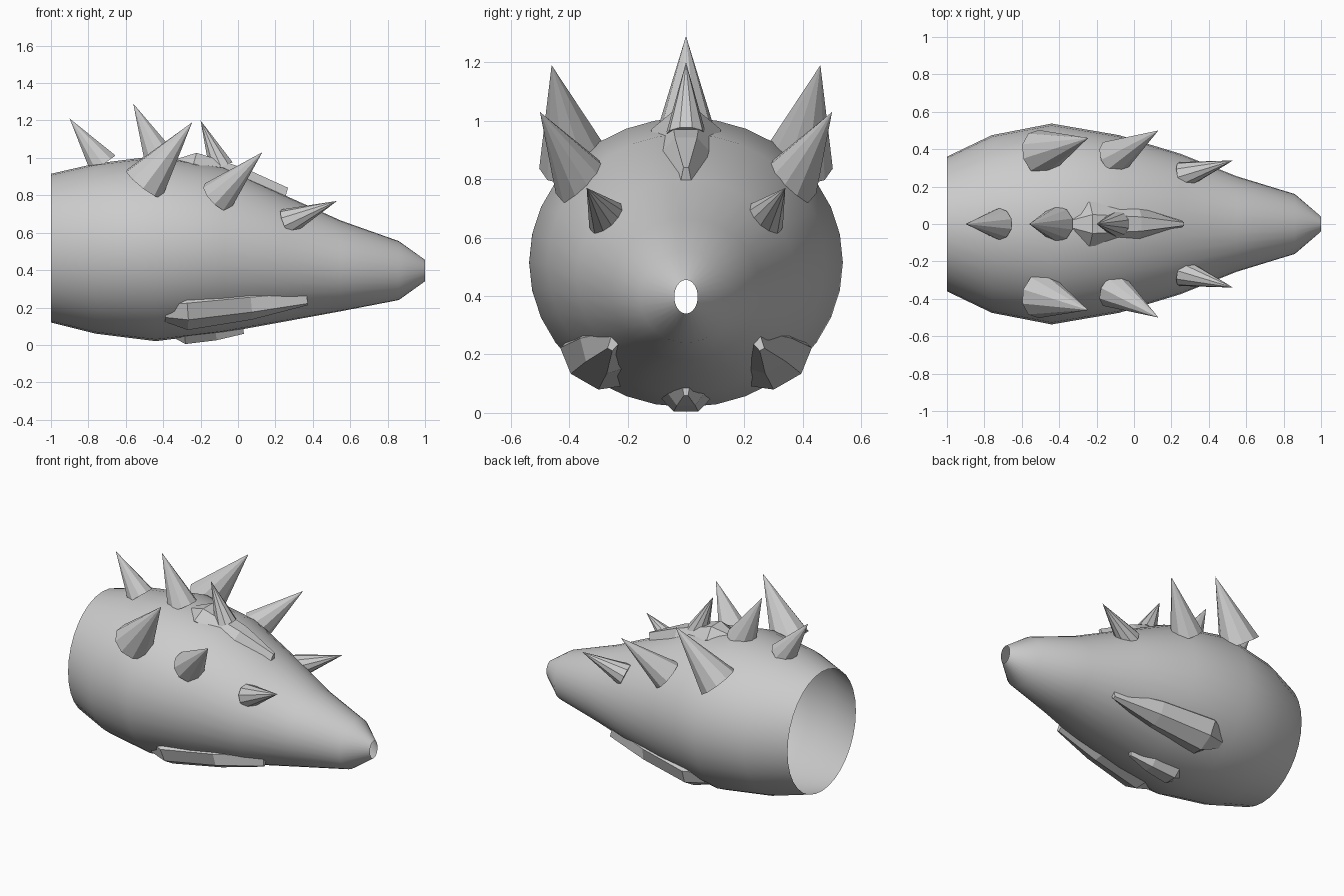
import bpy, bmesh, math
from mathutils import Vector

cube = bpy.data.objects.get("Cube")
if cube:
    bpy.data.objects.remove(cube)

grey = bpy.data.materials.new("stone_grey")
grey.use_nodes = True
colour = (0.6, 0.6, 0.6, 1)
grey.diffuse_color = colour
grey.node_tree.nodes["Principled BSDF"].inputs["Base Color"].default_value = colour


def finish(name, bm, smooth=False):
    mesh = bpy.data.meshes.new(name)
    bmesh.ops.recalc_face_normals(bm, faces=bm.faces)
    bm.to_mesh(mesh)
    bm.free()
    if smooth:
        mesh.shade_smooth()
    mesh.materials.append(grey)
    obj = bpy.data.objects.new(name, mesh)
    bpy.context.collection.objects.link(obj)
    return obj


def loft(bm, rings, caps):
    loops = [[bm.verts.new(p) for p in ring] for ring in rings]
    n = len(loops[0])
    for a, b in zip(loops, loops[1:]):
        for i in range(n):
            j = (i + 1) % n
            bm.faces.new((a[i], a[j], b[j], b[i]))
    if caps:
        bm.faces.new(loops[0])
        bm.faces.new(loops[-1])


def ellipse(x, half_width, low, high, sides=32):
    mid, half = (low + high) / 2, (high - low) / 2
    turns = [2 * math.pi * i / sides for i in range(sides)]
    return [(x, half_width * math.cos(t), mid + half * math.sin(t)) for t in turns]


# Open tapering shell: x, half width, bottom, top
profile = [(-1, 0.36, 0.12, 0.915), (-0.76, 0.475, 0.06, 0.97),
           (-0.44, 0.537, 0.02, 1.01), (-0.08, 0.475, 0.065, 0.955),
           (0.25, 0.375, 0.125, 0.8), (0.55, 0.255, 0.18, 0.665),
           (0.86, 0.16, 0.24, 0.555), (1, 0.04, 0.34, 0.455)]
bm = bmesh.new()
loft(bm, [ellipse(*p) for p in profile], False)
finish("body_shell", bm, True)


def spike(name, base, tip, radius):
    base, tip = Vector(base), Vector(tip)
    axis = tip - base
    bm = bmesh.new()
    bmesh.ops.create_cone(bm, cap_ends=True, segments=10, radius1=radius,
                          radius2=0, depth=axis.length)
    bmesh.ops.translate(bm, verts=bm.verts, vec=(0, 0, axis.length / 2))
    obj = finish(name, bm)
    obj.rotation_mode = 'QUATERNION'
    obj.rotation_quaternion = Vector((0, 0, 1)).rotation_difference(axis)
    obj.location = base


# Row of spikes along the crest
spike("rear_crest_spike", (-0.72, 0, 0.965), (-0.9, 0, 1.21), 0.085)
spike("middle_crest_spike", (-0.41, 0, 0.98), (-0.56, 0, 1.29), 0.095)
spike("front_crest_spike", (-0.09, 0, 0.95), (-0.2, 0, 1.2), 0.07)

# Paired spikes along the flanks
flank = [("rear", (-0.5, 0.38, 0.86), (-0.245, 0.46, 1.19), 0.125),
         ("middle", (-0.11, 0.355, 0.79), (0.13, 0.5, 1.03), 0.1),
         ("front", (0.26, 0.26, 0.655), (0.53, 0.34, 0.77), 0.075)]
for side, sign in (("left", -1), ("right", 1)):
    for place, (bx, by, bz), (tx, ty, tz), radius in flank:
        spike(f"{side}_{place}_spike", (bx, sign * by, bz), (tx, sign * ty, tz), radius)


def plate(name, start, end, normal, width, bulge):
    start, end = Vector(start), Vector(end)
    along = end - start
    across = along.cross(Vector(normal)).normalized()
    out = across.cross(along).normalized()
    rings = []
    # Position, width share, rise share
    for t, w, rise in ((0, 0.45, 0.2), (0.15, 1, 1), (0.6, 0.75, 0.85), (1, 0.17, 0.35)):
        centre = start + along * t
        section = ((-0.8, -0.08), (-1, rise * bulge - 0.06), (-0.42, rise * bulge),
                   (0.42, rise * bulge), (1, rise * bulge - 0.06), (0.8, -0.08))
        rings.append([centre + across * (u * w * width) + out * h for u, h in section])
    bm = bmesh.new()
    loft(bm, rings, True)
    finish(name, bm)


# Faceted armour plates set into the shell
plate("top_plate", (-0.33, 0, 0.98), (0.26, 0, 0.815), (0, 0, 1), 0.12, 0.075)
plate("belly_plate", (-0.34, 0, 0.045), (0.03, 0, 0.075), (0, 0, -1), 0.1, 0.045)
for side, sign in (("left", -1), ("right", 1)):
    plate(f"{side}_lower_plate", (-0.39, sign * 0.33, 0.145), (0.37, sign * 0.25, 0.235),
          (0, sign * 0.5, -0.87), 0.13, 0.06)
